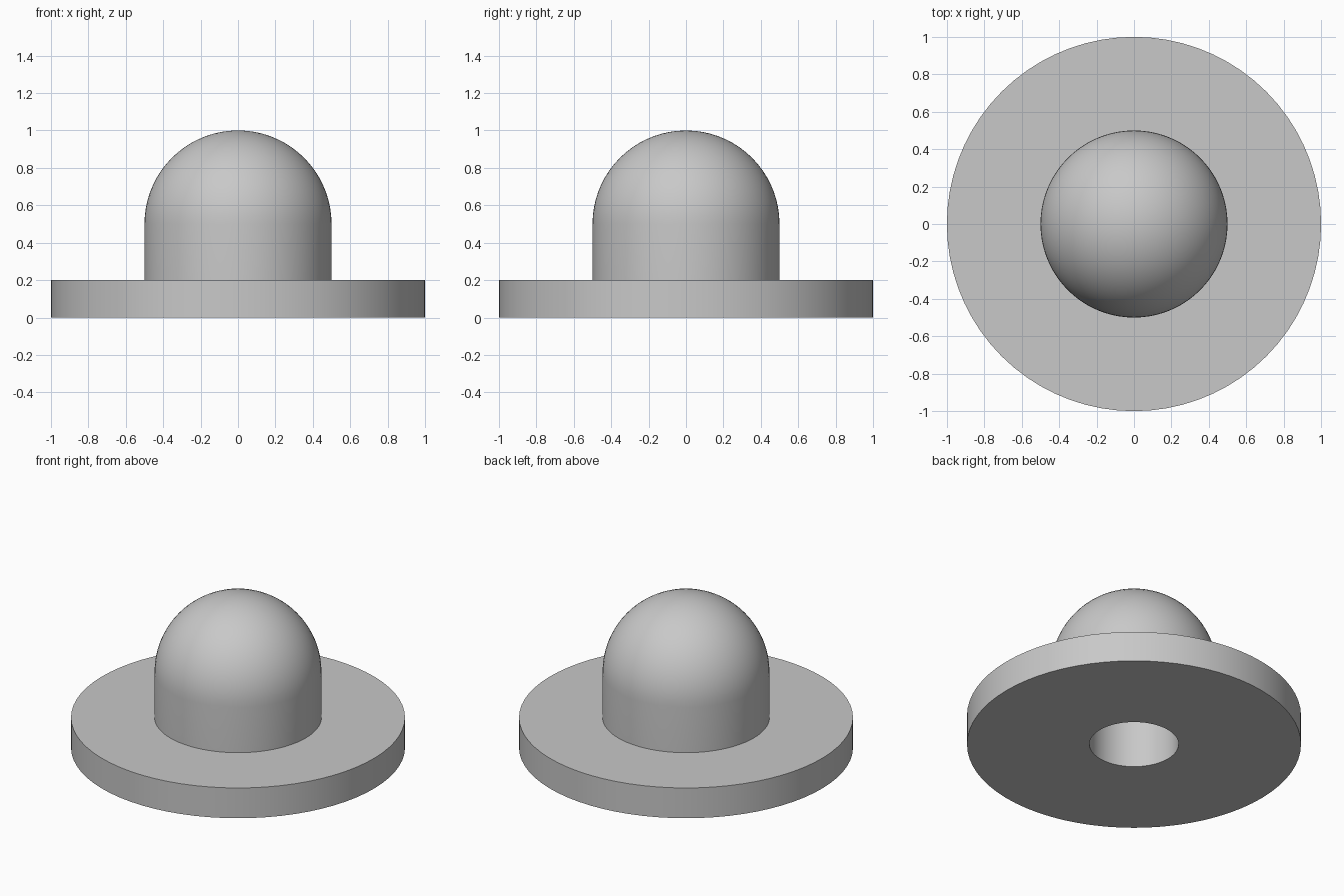
import bpy
import bmesh
from math import sin, cos, pi, tau

cube = bpy.data.objects.get("Cube")
if cube:
    bpy.data.objects.remove(cube, do_unlink=True)

SEGMENTS = 72
DOME_STEPS = 18
FLANGE_R, FLANGE_H = 1.0, 0.2
DOME_R, DOME_Z = 0.5, 0.5
BORE_R, BORE_DEPTH = 0.267, 0.667

# Plain grey material
grey = bpy.data.materials.new("grey")
grey.use_nodes = True
colour = (0.58, 0.58, 0.58, 1)
grey.diffuse_color = colour
grey.node_tree.nodes["Principled BSDF"].inputs["Base Color"].default_value = colour

# Half section: blind bore, flange, straight neck, then the dome
profile = [(0, BORE_DEPTH), (BORE_R, BORE_DEPTH), (BORE_R, 0),
           (FLANGE_R, 0), (FLANGE_R, FLANGE_H), (DOME_R, FLANGE_H)]
for i in range(DOME_STEPS + 1):
    a = pi / 2 * i / DOME_STEPS
    profile.append((DOME_R * cos(a), DOME_Z + DOME_R * sin(a)))

# Revolve the section into one closed solid
bm = bmesh.new()
verts = [bm.verts.new((r, 0, z)) for r, z in profile]
edges = [bm.edges.new(pair) for pair in zip(verts, verts[1:])]
bmesh.ops.spin(bm, geom=verts + edges, cent=(0, 0, 0), axis=(0, 0, 1),
               angle=tau, steps=SEGMENTS, use_merge=False)
bmesh.ops.remove_doubles(bm, verts=bm.verts[:], dist=0.0005)
bmesh.ops.recalc_face_normals(bm, faces=bm.faces[:])
mesh = bpy.data.meshes.new("domed_flange")
bm.to_mesh(mesh)
bm.free()
mesh.materials.append(grey)

body = bpy.data.objects.new("domed_flange", mesh)
bpy.context.collection.objects.link(body)

# Smooth curves, crisp rims
bpy.ops.object.select_all(action='DESELECT')
body.select_set(True)
bpy.context.view_layer.objects.active = body
bpy.ops.object.shade_smooth_by_angle(angle=pi / 6)
